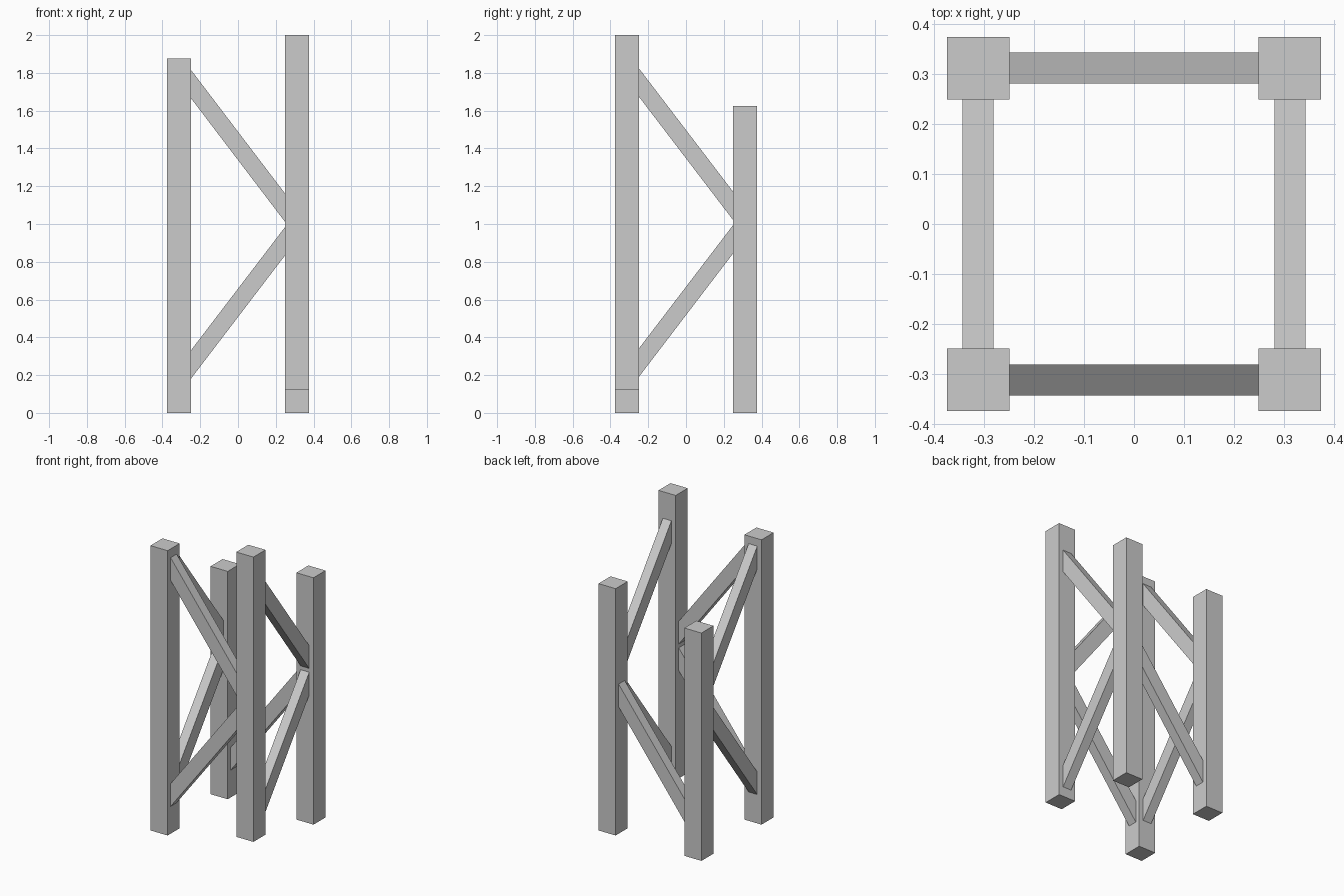
import bpy, bmesh
from mathutils import Vector

if "Cube" in bpy.data.objects:
    bpy.data.objects.remove(bpy.data.objects["Cube"])

POST = 0.125      # post width
BRACE = 0.0625    # brace thickness
C = 0.3125        # post centre offset
IN = 0.25         # inner face of posts
BH = 0.15         # vertical height of a brace's cut end


def prism(name, bottom, top):
    """Solid between two matching quads."""
    bm = bmesh.new()
    lo = [bm.verts.new(p) for p in bottom]
    hi = [bm.verts.new(p) for p in top]
    bm.faces.new(lo[::-1])
    bm.faces.new(hi)
    for i in range(4):
        j = (i + 1) % 4
        bm.faces.new((lo[i], lo[j], hi[j], hi[i]))
    bmesh.ops.recalc_face_normals(bm, faces=bm.faces)
    mesh = bpy.data.meshes.new(name)
    bm.to_mesh(mesh)
    bm.free()
    ob = bpy.data.objects.new(name, mesh)
    bpy.context.collection.objects.link(ob)
    return ob


def post(name, x, y, z0, z1):
    h = POST / 2
    ring = [(x - h, y - h), (x + h, y - h), (x + h, y + h), (x - h, y + h)]
    prism(name, [(*p, z0) for p in ring], [(*p, z1) for p in ring])


def brace(name, axis, side, z_start, z_end):
    """Slanted bar with vertical ends, running from -IN to +IN along axis."""
    def end(t, z):
        pts = []
        for s, dz in ((-1, 0), (1, 0), (1, BH), (-1, BH)):
            o = side * C + s * BRACE / 2
            pts.append(Vector((t, o, z + dz) if axis == 'x' else (o, t, z + dz)))
        return pts
    prism(name, end(-IN, z_start), end(IN, z_end))


# Four posts of different heights
post("post_front_left", -C, -C, 0.0, 1.875)
post("post_front_right", C, -C, 0.125, 2.0)
post("post_back_left", -C, C, 0.0, 1.5)
post("post_back_right", C, C, 0.0, 1.625)

# Front and back braces
brace("brace_front_upper", 'x', -1, 1.667, 1.01)
brace("brace_front_lower", 'x', -1, 0.18, 0.835)
brace("brace_back_lower", 'x', 1, 0.18, 0.835)

# Left and right braces
for label, side in (("left", -1), ("right", 1)):
    brace(f"brace_{label}_upper", 'y', side, 1.675, 1.02)
    brace(f"brace_{label}_lower", 'y', side, 0.19, 0.845)
